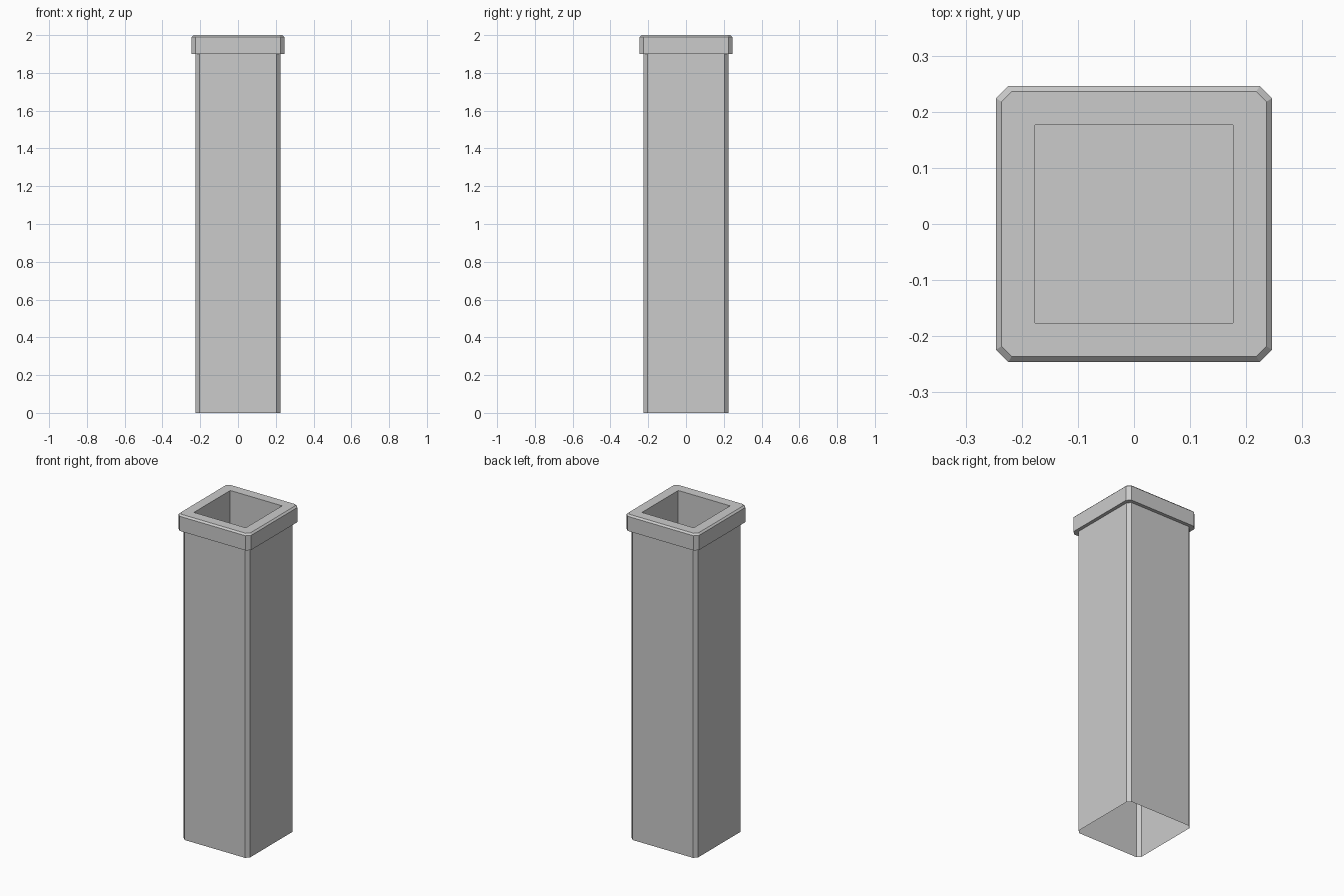
import bpy
import bmesh

cube = bpy.data.objects.get("Cube")
if cube:
    bpy.data.objects.remove(cube, do_unlink=True)

GREY = (0.6, 0.6, 0.6, 1.0)
stone = bpy.data.materials.new("stone_grey")
stone.use_nodes = True
stone.diffuse_color = GREY
stone.node_tree.nodes["Principled BSDF"].inputs["Base Color"].default_value = GREY


def chamfered_square(half, cut):
    """Counter-clockwise outline of a square with its corners cut off."""
    k = half - cut
    side = [(half, -k), (half, k)]
    points = []
    for _ in range(4):
        points += side
        side = [(-y, x) for x, y in side]
    return points


def loft(name, sections, close_end=False):
    """Join (half width, corner cut, height) sections into a flat-shaded shell."""
    bm = bmesh.new()
    rings = [[bm.verts.new((x, y, z)) for x, y in chamfered_square(half, cut)]
             for half, cut, z in sections]
    for low, high in zip(rings, rings[1:]):
        for i in range(8):
            j = (i + 1) % 8
            bm.faces.new((low[i], low[j], high[j], high[i]))
    if close_end:
        bm.faces.new(rings[-1])
    # Sections without a corner cut collapse to plain squares
    bmesh.ops.remove_doubles(bm, verts=bm.verts, dist=0.0001)
    mesh = bpy.data.meshes.new(name)
    bm.to_mesh(mesh)
    bm.free()
    mesh.materials.append(stone)
    obj = bpy.data.objects.new(name, mesh)
    bpy.context.collection.objects.link(obj)
    return obj


# Hollow shaft, open at the bottom
loft("shaft", [(0.225, 0.02, 0), (0.225, 0.02, 1.9)])

# Overhanging cap: underside, sides, bevelled top, then the square well
loft("cap_and_well", [
    (0.225, 0.02, 1.9),
    (0.246, 0.022, 1.9),
    (0.246, 0.022, 1.99),
    (0.236, 0.018, 2.0),
    (0.176, 0, 2.0),
    (0.176, 0, 1.5),
], close_end=True)
